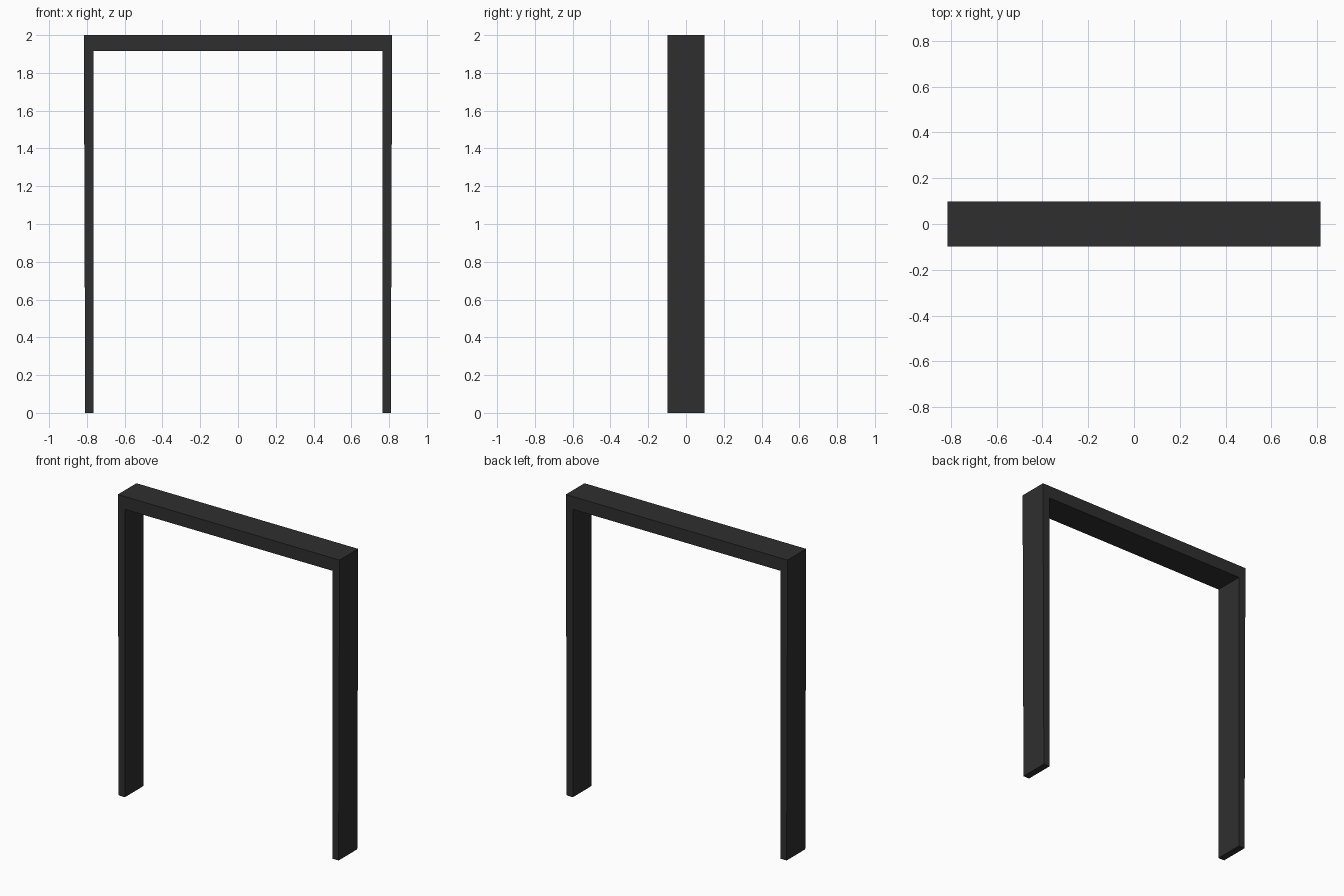
import bpy, bmesh

if "Cube" in bpy.data.objects:
    bpy.data.objects.remove(bpy.data.objects["Cube"])

# Single flat colour
mat = bpy.data.materials.new("charcoal")
mat.diffuse_color = (0.028, 0.028, 0.028, 1)
mat.use_nodes = True
mat.node_tree.nodes["Principled BSDF"].inputs["Base Color"].default_value = mat.diffuse_color

DEPTH = 0.196
# Right half of the frame outline (x, z): outer side tapers slightly to the floor
half = [(0.816, 2.0), (0.809, 0.0), (0.764, 0.0), (0.764, 1.915)]
outline = half + [(-x, z) for x, z in reversed(half)]

# Door frame: mirrored outline extruded front to back
bm = bmesh.new()
face = bm.faces.new([bm.verts.new((x, -DEPTH / 2, z)) for x, z in outline])
ext = bmesh.ops.extrude_face_region(bm, geom=[face])
moved = [v for v in ext["geom"] if isinstance(v, bmesh.types.BMVert)]
bmesh.ops.translate(bm, verts=moved, vec=(0, DEPTH, 0))
bmesh.ops.recalc_face_normals(bm, faces=bm.faces)

mesh = bpy.data.meshes.new("door_frame")
bm.to_mesh(mesh)
bm.free()
mesh.materials.append(mat)
bpy.context.collection.objects.link(bpy.data.objects.new("door_frame", mesh))
